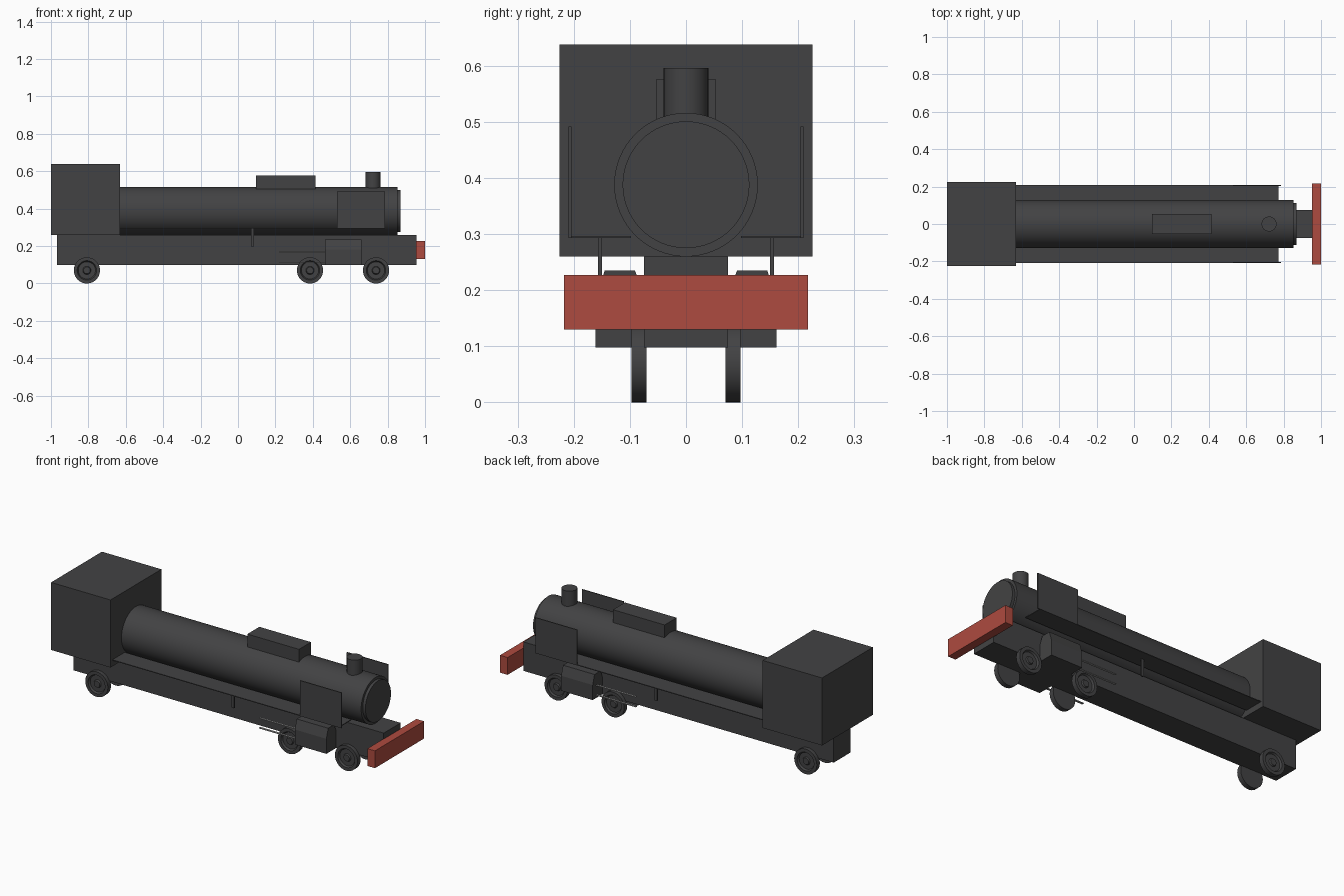
import bpy, bmesh
from math import pi, cos, sin
from mathutils import Matrix

if "Cube" in bpy.data.objects:
    bpy.data.objects.remove(bpy.data.objects["Cube"])


def material(name, color):
    m = bpy.data.materials.new(name)
    m.diffuse_color = color
    m.use_nodes = True
    m.node_tree.nodes["Principled BSDF"].inputs["Base Color"].default_value = m.diffuse_color
    return m


dark = material("dark_paint", (0.055, 0.055, 0.057, 1))
red = material("red_paint", (0.42, 0.07, 0.05, 1))
steel = material("bare_steel", (0.3, 0.3, 0.3, 1))


def finish(name, bm, mat, smooth=False):
    bmesh.ops.recalc_face_normals(bm, faces=bm.faces)
    me = bpy.data.meshes.new(name)
    bm.to_mesh(me)
    bm.free()
    me.materials.append(mat)
    ob = bpy.data.objects.new(name, me)
    bpy.context.collection.objects.link(ob)
    if smooth:
        bpy.ops.object.select_all(action='DESELECT')
        ob.select_set(True)
        bpy.context.view_layer.objects.active = ob
        bpy.ops.object.shade_smooth_by_angle(angle=0.6)
    return ob


def box(name, x, y, z, mat=dark):
    bm = bmesh.new()
    bmesh.ops.create_cube(bm, size=1)
    for v in bm.verts:
        v.co = [r[0] + (c + 0.5) * (r[1] - r[0]) for c, r in zip(v.co, (x, y, z))]
    return finish(name, bm, mat)


def lathe(name, profile, origin, axis, mat=dark, n=48):
    """Revolve (radius, offset) points about an axis; close the ends with caps."""
    bm = bmesh.new()
    rings = [[bm.verts.new((r * cos(2 * pi * i / n), r * sin(2 * pi * i / n), h))
              for i in range(n)] for r, h in profile]
    for a, b in zip(rings, rings[1:]):
        for i in range(n):
            j = (i + 1) % n
            bm.faces.new((a[i], a[j], b[j], b[i]))
    bm.faces.new(rings[0])
    bm.faces.new(rings[-1])
    turn = {'X': Matrix.Rotation(pi / 2, 4, 'Y'),
            'Y': Matrix.Rotation(-pi / 2, 4, 'X'),
            'Z': Matrix.Identity(4)}[axis]
    bmesh.ops.transform(bm, matrix=Matrix.Translation(origin) @ turn, verts=bm.verts)
    return finish(name, bm, mat, True)


def mirrored(ob):
    """Repeat a part on the other side of the engine."""
    m = ob.modifiers.new("mirror", 'MIRROR')
    m.use_axis = (False, True, False)
    m.use_mirror_merge = False
    return ob


# Main body
box("frame", (-0.967, 0.955), (-0.075, 0.075), (0.098, 0.26))
box("cab", (-1.0, -0.632), (-0.225, 0.225), (0.26, 0.638))
box("buffer_beam", (0.953, 1.0), (-0.217, 0.217), (0.13, 0.227), red)

# Boiler with smokebox door, chimney and top casing
lathe("boiler", [(0.128, -0.64), (0.128, 0.852)], (0, 0, 0.388), 'X', n=64)
lathe("smokebox_door", [(0.113, 0.84), (0.113, 0.868)], (0, 0, 0.388), 'X', n=64)
lathe("chimney", [(0.04, 0.49), (0.04, 0.596)], (0.722, 0, 0), 'Z', n=32)
box("dome_casing", (0.095, 0.415), (-0.053, 0.053), (0.50, 0.576))

# Running boards, smoke deflectors and brackets
mirrored(box("running_board", (-0.635, 0.772), (0.098, 0.208), (0.293, 0.297)))
mirrored(box("smoke_deflector", (0.53, 0.787), (0.204, 0.209), (0.293, 0.492)))
mirrored(box("board_bracket", (0.069, 0.085), (0.15, 0.157), (0.197, 0.294)))

# Cylinder casings, extruded along the engine
bm = bmesh.new()
outline = [(0.07, 0.098), (0.161, 0.098), (0.161, 0.182),
           (0.145, 0.235), (0.091, 0.235), (0.07, 0.182)]
face = bm.faces.new([bm.verts.new((0.465, y, z)) for y, z in outline])
new = bmesh.ops.extrude_face_region(bm, geom=[face])["geom"]
bmesh.ops.translate(bm, vec=(0.195, 0, 0),
                    verts=[v for v in new if isinstance(v, bmesh.types.BMVert)])
mirrored(finish("cylinder_casing", bm, dark))

# Slide bars behind the cylinders
for z in (0.113, 0.168):
    mirrored(box("slide_bar", (0.22, 0.47), (0.118, 0.13), (z - 0.002, z + 0.002), steel))

# Dished wheels with raised rim and hub
wheel = [(0.07, 0.07), (0.07, 0.097), (0.052, 0.097), (0.046, 0.087),
         (0.022, 0.087), (0.018, 0.095), (0.008, 0.095)]
for x in (-0.808, 0.385, 0.738):
    mirrored(lathe("wheel", wheel, (x, 0, 0.07), 'Y', n=40))
